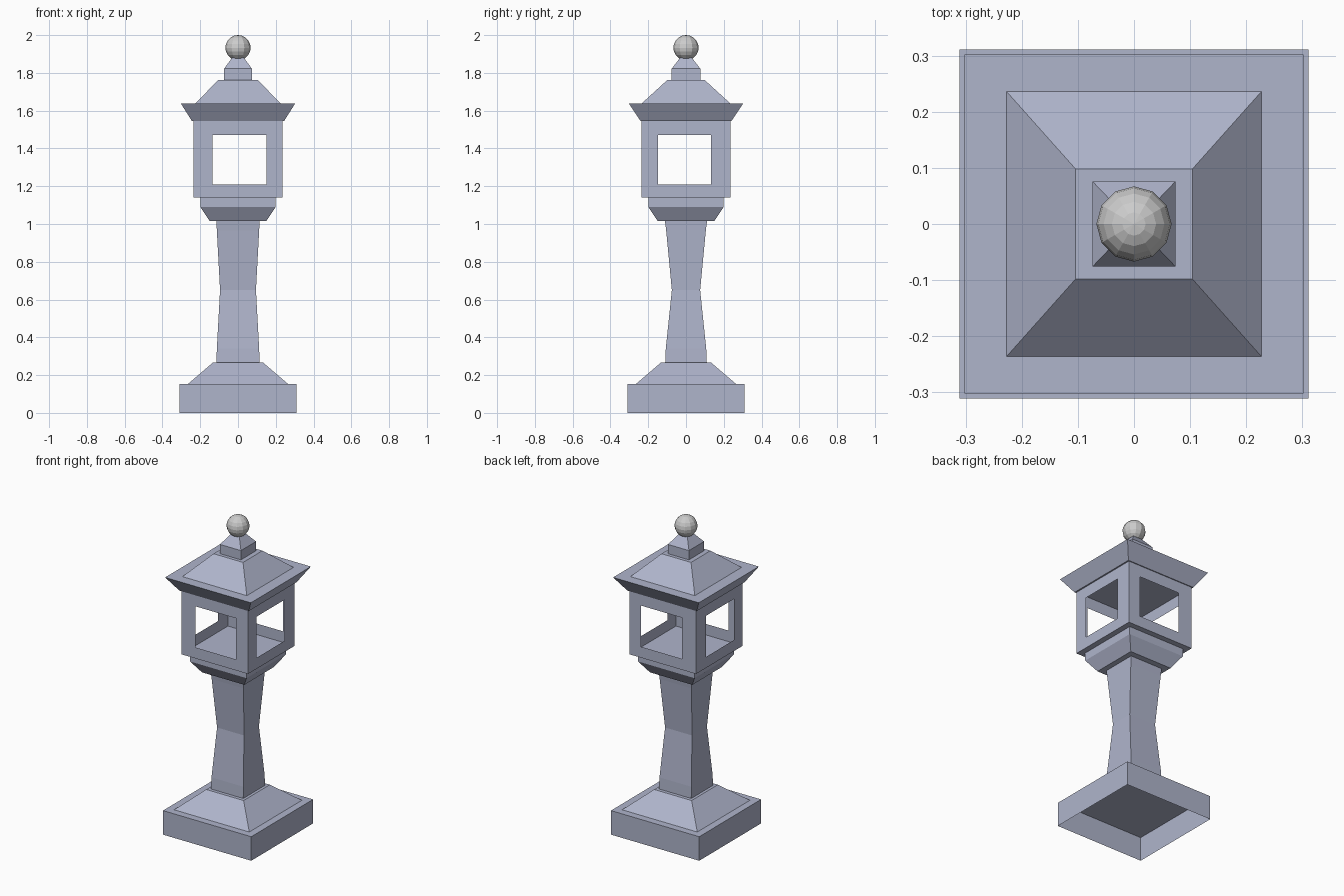
import bpy, bmesh

if "Cube" in bpy.data.objects:
    bpy.data.objects.remove(bpy.data.objects["Cube"])

stone = bpy.data.materials.new("blue_grey_stone")
stone.diffuse_color = (0.43, 0.46, 0.6, 1)
stone.use_nodes = True
stone.node_tree.nodes["Principled BSDF"].inputs["Base Color"].default_value = stone.diffuse_color


def finish(bm, name, mat=None):
    mesh = bpy.data.meshes.new(name)
    bm.to_mesh(mesh)
    bm.free()
    if mat:
        mesh.materials.append(mat)
    obj = bpy.data.objects.new(name, mesh)
    bpy.context.collection.objects.link(obj)
    return obj


def loft(name, rings, bottom=True, top=True):
    """Stack rectangular rings given as (z, half_x, half_y)."""
    bm = bmesh.new()
    loops = [[bm.verts.new((sx * hx, sy * hy, z))
              for sx, sy in ((-1, -1), (1, -1), (1, 1), (-1, 1))]
             for z, hx, hy in rings]
    for a, b in zip(loops, loops[1:]):
        for i in range(4):
            j = (i + 1) % 4
            bm.faces.new((a[i], a[j], b[j], b[i]))
    if bottom:
        bm.faces.new(loops[0][::-1])
    if top:
        bm.faces.new(loops[-1])
    return finish(bm, name, stone)


# Plinth is hollow underneath
loft("plinth", [(0, .311, .311), (.153, .311, .311)], bottom=False)
loft("plinth_slope", [(.153, .265, .265), (.267, .132, .132)], bottom=False)

# Waisted column
loft("column", [(.267, .114, .11), (.34, .112, .107), (.65, .095, .075),
                (.966, .112, .105), (1.02, .115, .112)],
     bottom=False, top=False)

# Flared neck under the lantern
loft("neck", [(1.015, .149, .149), (1.09, .199, .199), (1.14, .199, .199)],
     top=False)

# Lantern box: four thin walls with windows, plus a floor
H, Z0, Z1 = .235, 1.14, 1.545
W0, W1 = 1.21, 1.472
bm = bmesh.new()
for axis, (u0, u1) in enumerate([(-.135, .152), (-.148, .132)]):
    for side in (-H, H):
        def vert(u, z):
            return bm.verts.new((u, side, z) if axis == 0 else (side, u, z))
        outer = [vert(u, z) for u, z in ((-H, Z0), (H, Z0), (H, Z1), (-H, Z1))]
        inner = [vert(u, z) for u, z in ((u0, W0), (u1, W0), (u1, W1), (u0, W1))]
        for i in range(4):
            j = (i + 1) % 4
            bm.faces.new((outer[i], outer[j], inner[j], inner[i]))
bm.faces.new([bm.verts.new((x, y, Z0))
              for x, y in ((-H, H), (H, H), (H, -H), (-H, -H))])
bmesh.ops.remove_doubles(bm, verts=bm.verts, dist=1e-4)
bmesh.ops.recalc_face_normals(bm, faces=bm.faces)
finish(bm, "lantern_box", stone)

# Roof: flared eaves, flat ledge, hipped slope
loft("roof", [(1.545, .244, .241), (1.637, .302, .302),
              (1.637, .227, .236), (1.763, .104, .098)])

# Finial block and ball
loft("finial_block", [(1.763, .074, .076), (1.822, .074, .076),
                      (1.885, .027, .027)], bottom=False)
bpy.ops.mesh.primitive_uv_sphere_add(segments=12, ring_count=10, radius=.067,
                                     location=(0, 0, 1.933))
bpy.context.object.name = "finial_ball"
